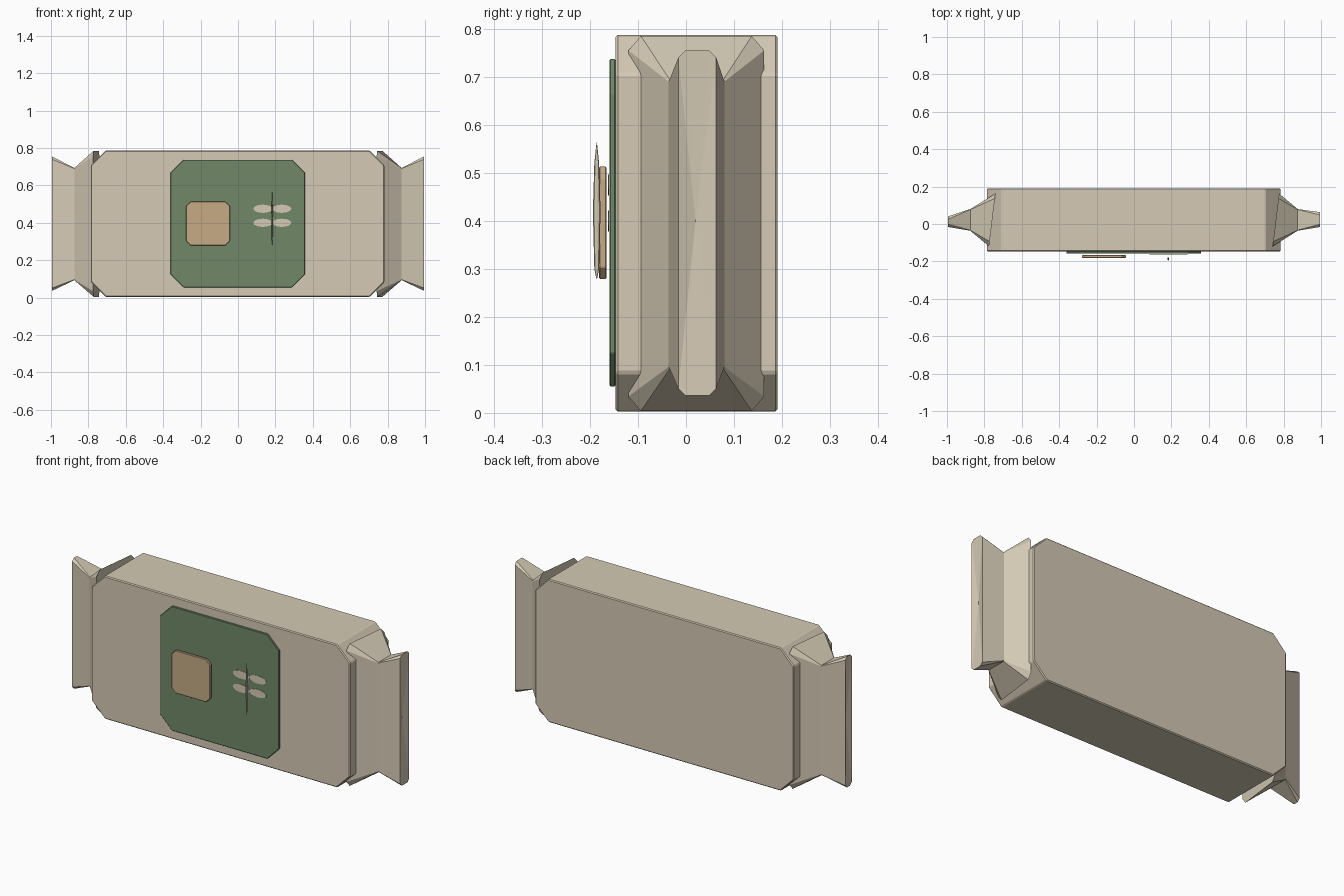
import bpy, bmesh, math

cube = bpy.data.objects.get("Cube")
if cube:
    bpy.data.objects.remove(cube, do_unlink=True)


def make_material(name, rgb):
    m = bpy.data.materials.new(name)
    m.use_nodes = True
    m.diffuse_color = (*rgb, 1)
    m.node_tree.nodes["Principled BSDF"].inputs["Base Color"].default_value = (*rgb, 1)
    return m


CREAM = make_material("cream wrapper", (0.66, 0.59, 0.46))
GREEN = make_material("sage green", (0.165, 0.25, 0.14))
TAN = make_material("warm tan", (0.57, 0.41, 0.235))


def octagon(a0, a1, b0, b1, ca, cb):
    """Rectangle outline with cut corners."""
    return [(a0 + ca, b0), (a1 - ca, b0), (a1, b0 + cb), (a1, b1 - cb),
            (a1 - ca, b1), (a0 + ca, b1), (a0, b1 - cb), (a0, b0 + cb)]


def loft(name, rings, material, poke=None):
    """Skin a list of equal rings; poke pulls the last cap to a point."""
    bm = bmesh.new()
    loops = [[bm.verts.new(p) for p in ring] for ring in rings]
    n = len(loops[0])
    for lower, upper in zip(loops, loops[1:]):
        for i in range(n):
            j = (i + 1) % n
            bm.faces.new((lower[i], lower[j], upper[j], upper[i]))
    bm.faces.new(loops[0])
    if poke:
        tip = bm.verts.new(poke)
        for i in range(n):
            bm.faces.new((loops[-1][i], loops[-1][(i + 1) % n], tip))
    else:
        bm.faces.new(loops[-1])
    bmesh.ops.recalc_face_normals(bm, faces=bm.faces)
    mesh = bpy.data.meshes.new(name)
    bm.to_mesh(mesh)
    bm.free()
    mesh.materials.append(material)
    obj = bpy.data.objects.new(name, mesh)
    bpy.context.collection.objects.link(obj)
    return obj


def plate(name, outline, y0, y1, material, bevel=0):
    obj = loft(name, [[(x, y, z) for x, z in outline] for y in (y0, y1)], material)
    if bevel:
        mod = obj.modifiers.new("edge bevel", 'BEVEL')
        mod.width = bevel
        mod.segments = 1
    return obj


# Package body with cut corners
plate("package_body", octagon(-0.787, 0.783, 0.003, 0.787, 0.08, 0.08),
      -0.147, 0.191, CREAM, 0.005)

# Crimped wrapper ends: wide base, pinched waist, flared tip
for side, name, tip_back in ((1, "left_wrapper_end", 0.063), (-1, "right_wrapper_end", 0.04)):
    sections = [(0.758, 0.12, (-0.12, 0.163, 0.004, 0.785, 0.026, 0.03)),
                (0.875, 0, (-0.036, 0.08, 0.093, 0.693, 0.003, 0.003)),
                (0.995, 0, (-0.016, tip_back, 0.036, 0.755, 0.015, 0.015))]
    rings = [[(side * x + skew * (y - 0.02), y, z) for y, z in octagon(*box)]
             for x, skew, box in sections]
    loft(name, rings, CREAM, poke=(side * 0.982, 0.02, 0.4))

# Front label and raised square
plate("front_label", octagon(-0.361, 0.358, 0.055, 0.737, 0.07, 0.07), -0.159, -0.147, GREEN, 0.002)
plate("raised_square", octagon(-0.277, -0.044, 0.279, 0.513, 0.024, 0.024), -0.181, -0.166, TAN, 0.002)

# Insect ornament: four flat oval wings and a slim spindle body
for x in (0.133, 0.234):
    for z in (0.4, 0.475):
        oval = [(x + 0.051 * math.cos(t * math.tau / 16), z + 0.022 * math.sin(t * math.tau / 16))
                for t in range(16)]
        plate("insect_wing", oval, -0.162, -0.16, CREAM)

profile = [(0.28, 0.001), (0.3, 0.005), (0.42, 0.008), (0.52, 0.005), (0.563, 0.0005)]
loft("insect_body", [[(0.183 + 0.5 * r * math.cos(k * math.tau / 8),
                       -0.186 + r * math.sin(k * math.tau / 8), z) for k in range(8)]
                     for z, r in profile], CREAM)
